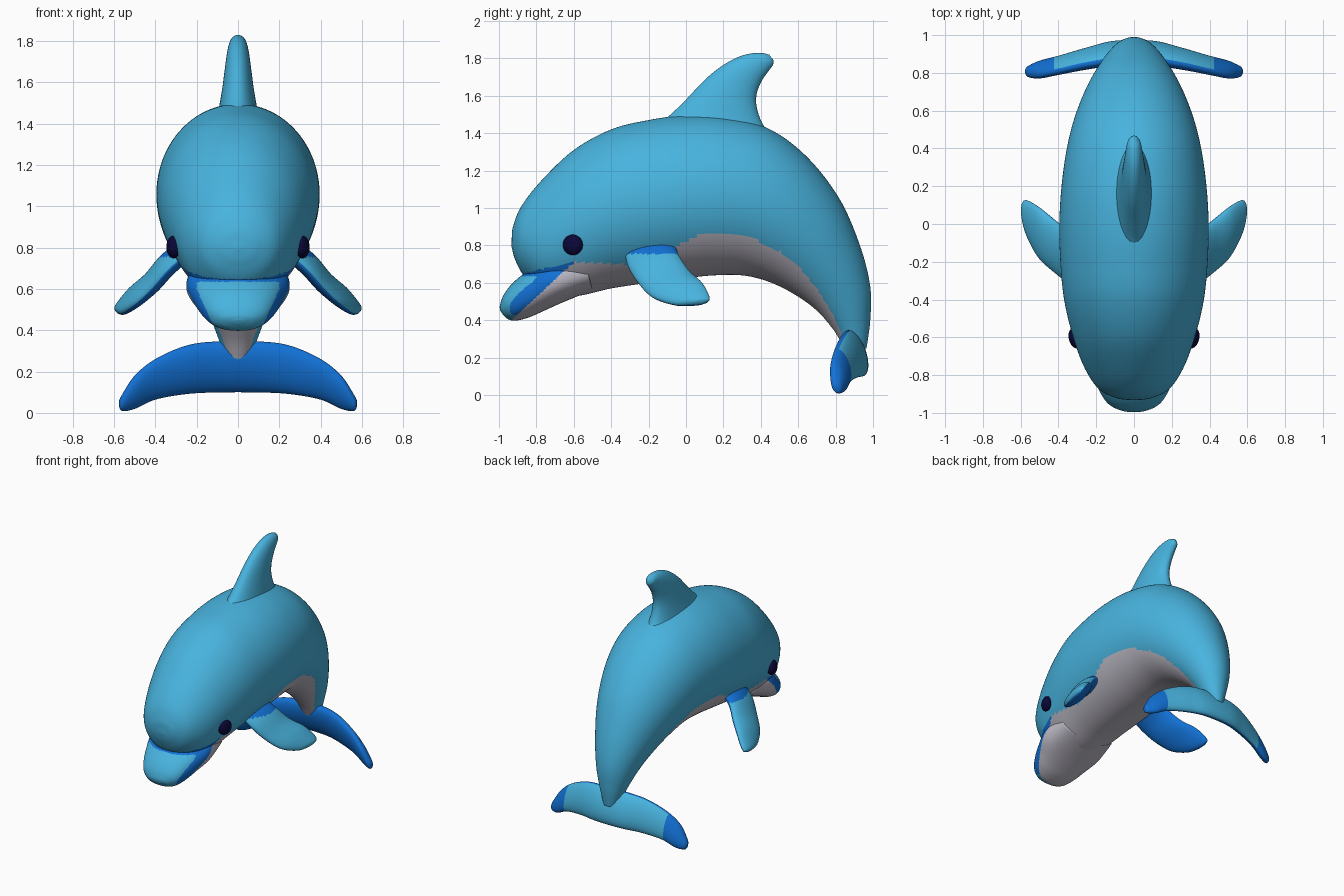
import bpy, bmesh, math
from mathutils import Vector, Matrix


def material(name, rgb):
    m = bpy.data.materials.new(name)
    m.diffuse_color = (*rgb, 1)
    return m


SKY, BLUE, GREY, NAVY = range(4)
MATS = [material("sky blue skin", (0.065, 0.45, 0.73)),
        material("bright blue", (0.006, 0.165, 0.67)),
        material("belly grey", (0.50, 0.48, 0.55)),
        material("eye navy", (0.003, 0.002, 0.04))]


def spline(rows, steps):
    """Catmull-Rom through rows of numbers."""
    out = []
    for i in range(len(rows) - 1):
        a, b = rows[max(i - 1, 0)], rows[i]
        c, d = rows[i + 1], rows[min(i + 2, len(rows) - 1)]
        for s in range(steps):
            t = s / steps
            out.append([0.5 * (2 * q + (r - p) * t + (2 * p - 5 * q + 4 * r - w) * t * t
                               + (3 * q - p - 3 * r + w) * t ** 3)
                        for p, q, r, w in zip(a, b, c, d)])
    out.append(list(rows[-1]))
    return out


def finish(name, bm, rule, mirror=False):
    bmesh.ops.recalc_face_normals(bm, faces=bm.faces)
    bm.normal_update()
    for f in bm.faces:
        f.smooth = True
        f.material_index = rule(f.calc_center_median(), f.normal)
    me = bpy.data.meshes.new(name)
    bm.to_mesh(me)
    bm.free()
    for m in MATS:
        me.materials.append(m)
    ob = bpy.data.objects.new(name, me)
    bpy.context.collection.objects.link(ob)
    if mirror:
        ob.modifiers.new("Mirror", 'MIRROR').use_mirror_merge = False
    return ob


def loft(name, rows, side, rule, steps=10, sides=64, power=2.0, mirror=False):
    """Rows: edge point P (xyz), opposite edge Q (xyz), half width along side."""
    side = Vector(side).normalized()
    bm = bmesh.new()
    rings = []
    for r in spline(rows, steps):
        p, q, w = Vector(r[:3]), Vector(r[3:6]), max(r[6], 0.002)
        ring = []
        for k in range(sides):
            a = 2 * math.pi * k / sides
            c, s = math.cos(a), math.sin(a)
            c = math.copysign(abs(c) ** (2 / power), c)
            s = math.copysign(abs(s) ** (2 / power), s)
            ring.append(bm.verts.new((p + q) / 2 + (p - q) / 2 * c + side * w * s))
        rings.append(ring)
    for a, b in zip(rings, rings[1:]):
        for k in range(sides):
            j = (k + 1) % sides
            bm.faces.new((a[k], a[j], b[j], b[k]))
    bm.faces.new(rings[0])
    bm.faces.new(rings[-1])
    return finish(name, bm, rule, mirror)


def flat(rows):
    """Centre-plane rows (y, z, y, z, w) to full rows."""
    return [(0, a, b, 0, c, d, w) for a, b, c, d, w in rows]


# Belly border height along y
BELLY = [(-0.6, 0.71), (-0.3, 0.70), (-0.15, 0.74), (-0.04, 0.80), (0.05, 0.85),
         (0.2, 0.865), (0.35, 0.84), (0.5, 0.77), (0.6, 0.69), (0.7, 0.57),
         (0.78, 0.44), (0.84, 0.31)]


def skin(c, n):
    if c.y < -0.6:                                   # head: jaw, lip stripe, snout patch
        if c.z < 0.71 + (c.y + 0.6) * 0.93:
            return GREY
        if c.z < 0.65 + (c.y + 0.86) * 0.27:
            on_top = abs(c.x) < min(0.2, 0.11 + (c.z - 0.4) * 0.45)
            return SKY if on_top and c.z < 0.635 else BLUE
        return SKY
    for (y0, z0), (y1, z1) in zip(BELLY, BELLY[1:]):
        if y0 <= c.y < y1:
            return GREY if c.z < z0 + (z1 - z0) * (c.y - y0) / (y1 - y0) else SKY
    return SKY


# Body from forehead to tail stock
loft("body", flat([
    (-0.932, 0.83, -0.932, 0.79, 0.02), (-0.925, 0.90, -0.912, 0.72, 0.10),
    (-0.88, 1.01, -0.86, 0.63, 0.19), (-0.77, 1.15, -0.74, 0.53, 0.265),
    (-0.6, 1.31, -0.58, 0.53, 0.325), (-0.4, 1.42, -0.4, 0.57, 0.37),
    (-0.2, 1.47, -0.2, 0.60, 0.39), (0, 1.495, 0, 0.625, 0.395),
    (0.22, 1.485, 0.15, 0.64, 0.385), (0.45, 1.42, 0.3, 0.64, 0.36),
    (0.65, 1.27, 0.43, 0.61, 0.32), (0.82, 1.05, 0.56, 0.55, 0.26),
    (0.93, 0.8, 0.69, 0.46, 0.19), (0.985, 0.58, 0.78, 0.36, 0.13),
    (0.985, 0.4, 0.83, 0.28, 0.085), (0.965, 0.25, 0.86, 0.22, 0.05)]),
    (1, 0, 0), skin, steps=12, sides=128)

# Snout
loft("snout", flat([
    (-0.55, 0.76, -0.5, 0.56, 0.23), (-0.72, 0.73, -0.66, 0.495, 0.25),
    (-0.85, 0.66, -0.76, 0.45, 0.215), (-0.93, 0.595, -0.84, 0.415, 0.18),
    (-0.975, 0.535, -0.91, 0.398, 0.14), (-0.995, 0.48, -0.95, 0.405, 0.085),
    (-0.993, 0.45, -0.975, 0.425, 0.03)]),
    (1, 0, 0), skin, steps=14, sides=128, power=2.25)

# Dorsal fin
loft("dorsal_fin", flat([
    (-0.22, 1.40, 0.48, 1.36, 0.12), (-0.1, 1.485, 0.41, 1.45, 0.095),
    (0, 1.58, 0.378, 1.54, 0.078), (0.1, 1.685, 0.378, 1.61, 0.066),
    (0.2, 1.765, 0.405, 1.68, 0.056), (0.3, 1.815, 0.44, 1.73, 0.046),
    (0.39, 1.83, 0.465, 1.765, 0.034), (0.445, 1.82, 0.468, 1.79, 0.014)]),
    (1, 0, 0), lambda c, n: SKY)

# Flippers
OUT = Vector((0.68, -0.1, 0.7)).normalized()
loft("flippers", [
    (0.24, -0.33, 0.78, 0.24, -0.06, 0.82, 0.05),
    (0.34, -0.31, 0.69, 0.34, -0.04, 0.75, 0.05),
    (0.42, -0.255, 0.60, 0.42, 0.02, 0.66, 0.047),
    (0.50, -0.18, 0.525, 0.50, 0.085, 0.60, 0.042),
    (0.56, -0.07, 0.487, 0.555, 0.12, 0.54, 0.033),
    (0.585, 0.02, 0.485, 0.58, 0.125, 0.51, 0.022),
    (0.59, 0.08, 0.49, 0.588, 0.11, 0.50, 0.008)],
    OUT, lambda c, n: SKY if n.dot(OUT) > -0.1 and c.z < 0.755 else BLUE, mirror=True)

# Tail flukes, tip to tip
half = [(0.10, 0.862, 0.345, 0.945, 0.10, 0.055), (0.25, 0.842, 0.325, 0.91, 0.092, 0.05),
        (0.40, 0.81, 0.26, 0.87, 0.065, 0.043), (0.50, 0.79, 0.18, 0.845, 0.02, 0.04),
        (0.56, 0.795, 0.09, 0.82, 0.01, 0.028), (0.576, 0.805, 0.06, 0.812, 0.03, 0.01)]
loft("tail_flukes",
     [(s * x, a, b, s * x, c, d, w) for s, part in ((-1, half[::-1]), (1, half))
      for x, a, b, c, d, w in part],
     (0, 0.95, 0.3), lambda c, n: SKY if n.y > 0.25 and abs(c.x) < 0.42 else BLUE)

# Eyes
bm = bmesh.new()
bmesh.ops.create_uvsphere(
    bm, u_segments=24, v_segments=16, radius=0.055,
    matrix=Matrix.Translation((0.312, -0.605, 0.803))
    @ Matrix.Rotation(math.radians(-15), 4, 'Z') @ Matrix.Diagonal((0.6, 1, 1, 1)))
finish("eyes", bm, lambda c, n: NAVY, mirror=True)
